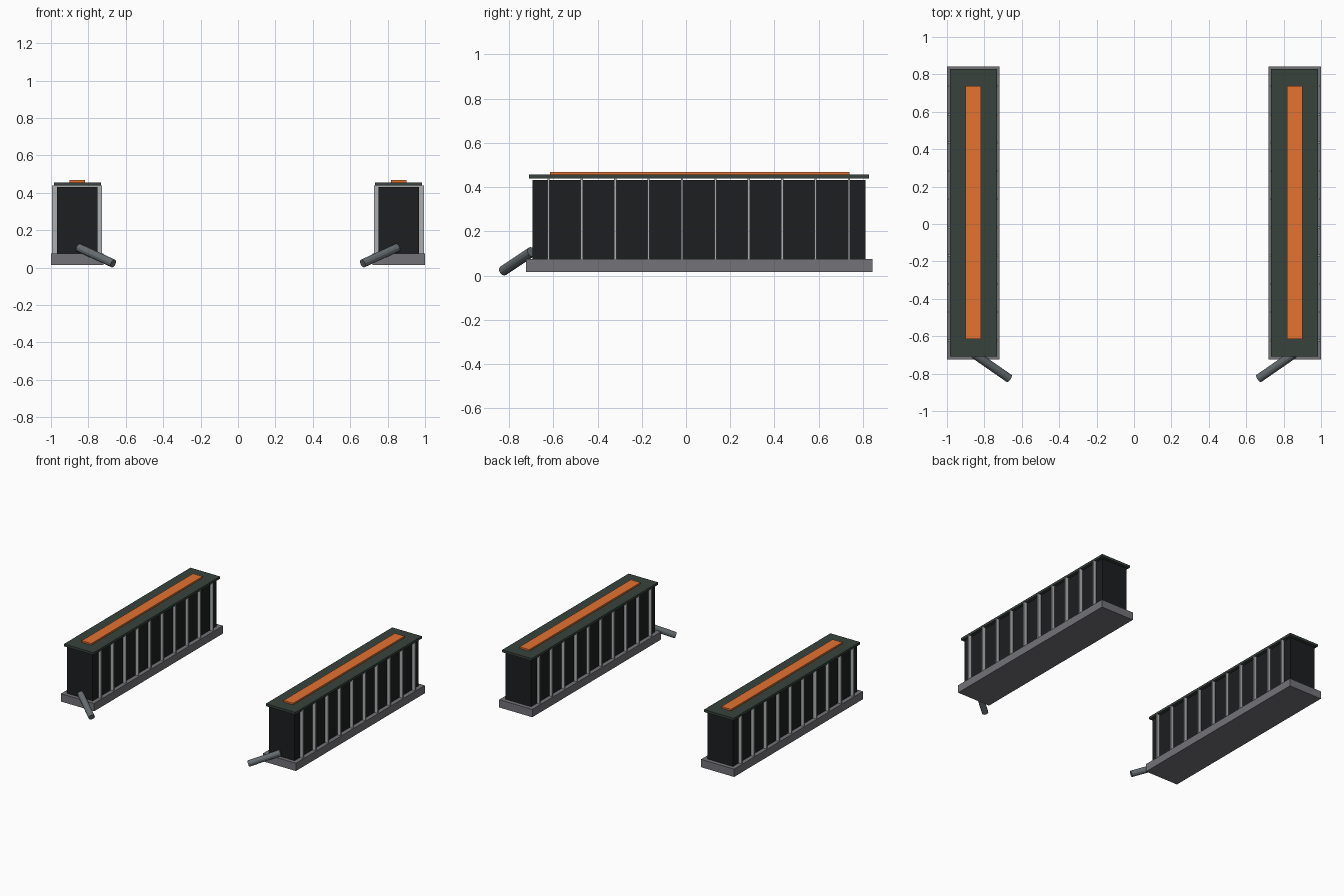
import bpy
from mathutils import Vector

if "Cube" in bpy.data.objects:
    bpy.data.objects.remove(bpy.data.objects["Cube"])


def material(name, rgb):
    m = bpy.data.materials.new(name)
    m.diffuse_color = (*rgb, 1)
    m.use_nodes = True
    m.node_tree.nodes["Principled BSDF"].inputs["Base Color"].default_value = m.diffuse_color
    return m


BLACK = material("black_core", (0.012, 0.013, 0.014))
STEEL = material("base_steel", (0.17, 0.17, 0.19))
GREEN = material("dark_green", (0.04, 0.055, 0.045))
ORANGE = material("orange", (0.78, 0.17, 0.03))
RIB = material("rib_grey", (0.42, 0.43, 0.44))
PIPE = material("pipe_grey", (0.13, 0.15, 0.16))


def finish(ob, name, mat):
    """Name and colour a part, then mirror it to the other side."""
    ob.name = name
    ob.data.materials.append(mat)
    bpy.ops.object.transform_apply(location=True, rotation=True, scale=True)
    mod = ob.modifiers.new("mirror", 'MIRROR')
    mod.use_axis = (True, False, False)
    return ob


def box(name, lo, hi, mat):
    lo, hi = Vector(lo), Vector(hi)
    bpy.ops.mesh.primitive_cube_add(size=1, location=(lo + hi) / 2)
    ob = bpy.context.object
    ob.scale = hi - lo
    return finish(ob, name, mat)


def rod(name, a, b, radius, mat):
    a, b = Vector(a), Vector(b)
    bpy.ops.mesh.primitive_cylinder_add(
        vertices=12, radius=radius, depth=(b - a).length, location=(a + b) / 2)
    ob = bpy.context.object
    ob.rotation_euler = (b - a).to_track_quat('Z', 'Y').to_euler()
    return finish(ob, name, mat)


# Base plinth and dark core of each bank
box("base_plinth", (0.718, -0.724, 0.015), (1.0, 0.843, 0.075), STEEL)
box("core_block", (0.75, -0.695, 0.07), (0.968, 0.812, 0.432), BLACK)

# Thin plates sticking out on both long sides
for i in range(10):
    y = -0.622 + i * 0.151
    box(f"rib_plate_{i + 1}", (0.727, y - 0.005, 0.07), (0.994, y + 0.005, 0.44), RIB)

# Lid with raised orange strip
box("lid", (0.733, -0.709, 0.438), (0.985, 0.828, 0.456), GREEN)
box("top_strip", (0.818, -0.615, 0.454), (0.9, 0.738, 0.468), ORANGE)

# Angled pipe leaving the front end
rod("outlet_pipe", (0.852, -0.698, 0.107), (0.667, -0.826, 0.022), 0.023, PIPE)
